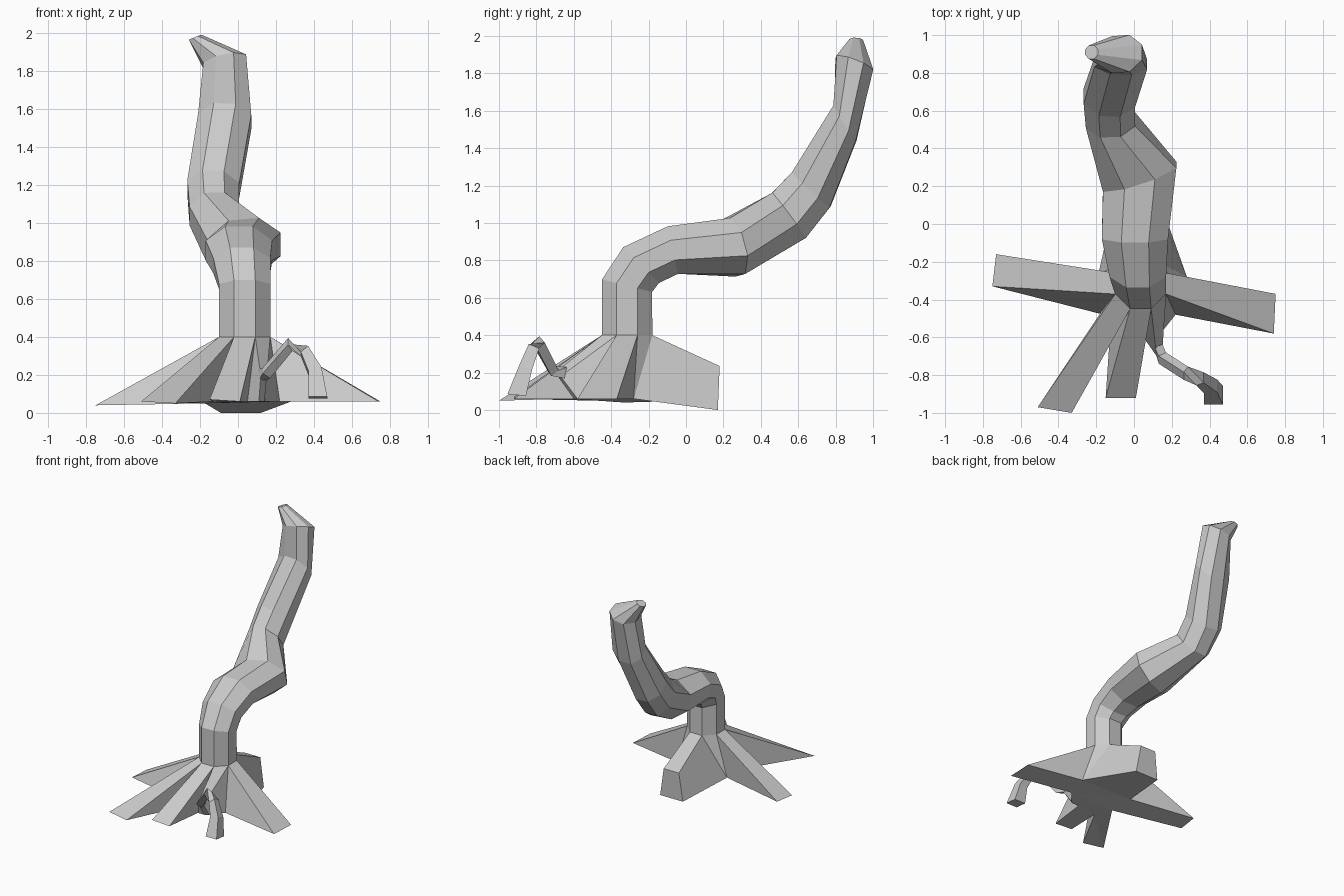
import bpy, bmesh
from math import cos, sin, pi
from mathutils import Vector

if "Cube" in bpy.data.objects:
    bpy.data.objects.remove(bpy.data.objects["Cube"])


def finish(bm, name):
    bmesh.ops.recalc_face_normals(bm, faces=bm.faces)
    me = bpy.data.meshes.new(name)
    bm.to_mesh(me)
    bm.free()
    ob = bpy.data.objects.new(name, me)
    bpy.context.collection.objects.link(ob)
    return ob


def ring_points(center, tangent, au, av, sides):
    # polygon ring with flats facing the axes; au/av are distances to the flats
    t = Vector(tangent).normalized()
    x = Vector((1, 0, 0))
    u = (x - t * x.dot(t)).normalized()
    v = t.cross(u)
    k = 1 / cos(pi / sides)
    out = []
    for i in range(sides):
        a = 2 * pi * (i + 0.5) / sides
        out.append(Vector(center) + u * au * k * cos(a) + v * av * k * sin(a))
    return out


def loft(name, stations, sides):
    bm = bmesh.new()
    rings = [[bm.verts.new(p) for p in ring_points(*s, sides)] for s in stations]
    for r, q in zip(rings, rings[1:]):
        for i in range(sides):
            j = (i + 1) % sides
            bm.faces.new((r[i], r[j], q[j], q[i]))
    bm.faces.new(rings[0])
    bm.faces.new(rings[-1])
    return finish(bm, name)


# Bent trunk: centre, tangent, half width, half depth
trunk = [
    ((0.035, -0.315, 0.40), (0, 0, 1), 0.135, 0.135),
    ((0.035, -0.315, 0.665), (0, 0.25, 1), 0.135, 0.138),
    ((0.02, -0.24, 0.775), (0, 0.7, 0.7), 0.15, 0.135),
    ((0.005, -0.07, 0.855), (0, 1, 0.22), 0.175, 0.13),
    ((0.03, 0.25, 0.87), (-0.35, 1, 0.27), 0.205, 0.155),
    ((-0.125, 0.55, 1.04), (-0.05, 0.8, 0.6), 0.13, 0.15),
    ((-0.13, 0.67, 1.18), (0.08, 0.69, 0.73), 0.137, 0.138),
    ((-0.07, 0.85, 1.535), (0.05, 0.84, 0.53), 0.14, 0.112),
    ((-0.07, 0.90, 1.85), (-0.2, 0.35, 0.9), 0.115, 0.105),
    ((-0.225, 0.91, 1.977), (-0.35, 0.05, 0.9), 0.036, 0.036),
]
loft("trunk", trunk, 8)

# Thin curled root tip at front right
curl = [
    ((0.13, -0.65, 0.20), (0.3, -1, 0.2), 0.022, 0.03),
    ((0.15, -0.71, 0.21), (0.7, -0.5, 0.7), 0.025, 0.025),
    ((0.275, -0.79, 0.36), (0.9, -0.3, 0.35), 0.025, 0.027),
    ((0.35, -0.82, 0.325), (0.7, -0.3, -0.7), 0.026, 0.03),
    ((0.405, -0.86, 0.22), (0.25, -0.35, -1), 0.036, 0.036),
    ((0.42, -0.905, 0.08), (0, -0.1, -1), 0.05, 0.05),
]
loft("curled_root", curl, 4)

# Root flare: each root grows from one edge of the octagonal trunk ring
# edge index -> (top tip pair, bottom tip pair or None)
roots = {
    1: (((0.08, 0.18, 0.235), (-0.06, 0.18, 0.235)), ((0.12, 0.17, 0), (-0.09, 0.17, 0))),
    3: (((-0.73, -0.16, 0.045), (-0.75, -0.33, 0.04)), None),
    4: (((-0.51, -0.97, 0.06), (-0.33, -1.0, 0.05)), None),
    5: (((-0.15, -0.92, 0.07), (0.01, -0.92, 0.06)), None),
    6: (((0.12, -0.70, 0.20), (0.15, -0.67, 0.18)), ((0.11, -0.60, 0.06), (0.14, -0.58, 0.06))),
    7: (((0.74, -0.58, 0.06), (0.75, -0.37, 0.06)), None),
}
# Valleys: bottom point that follows each edge, shared by neighbouring roots
valleys = {
    0: (0.28, -0.28, 0.06), 2: (-0.19, -0.27, 0.06),
    3: (-0.18, -0.475, 0.05), 4: (-0.13, -0.62, 0.06),
    5: (0.05, -0.60, 0.06), 6: (0.22, -0.48, 0.06),
}
bm = bmesh.new()
ring = [bm.verts.new(p) for p in ring_points(*trunk[0], 8)]
val = {k: bm.verts.new(p) for k, p in valleys.items()}
val[1], val[7] = val[2], val[0]
outline = []
for k in range(8):
    r0, r1 = ring[k], ring[(k + 1) % 8]
    if k not in roots:
        bm.faces.new((r0, val[k], r1))
        outline.append(val[k])
        continue
    top, bottom = roots[k]
    a, b = [bm.verts.new(p) for p in top]
    bm.faces.new((r0, a, b, r1))
    prev, nxt = val[(k - 1) % 8], val[k]
    if bottom:
        c, d = [bm.verts.new(p) for p in bottom]
        bm.faces.new((a, c, d, b))
        bm.faces.new((prev, c, a, r0))
        bm.faces.new((r1, b, d, nxt))
        outline += [c, d]
    else:
        bm.faces.new((prev, a, r0))
        bm.faces.new((r1, b, nxt))
        outline += [a, b]
    if k not in (1, 7):
        outline.append(nxt)
base = bm.faces.new(outline[::-1])
bmesh.ops.triangulate(bm, faces=[base])
finish(bm, "root_flare")
